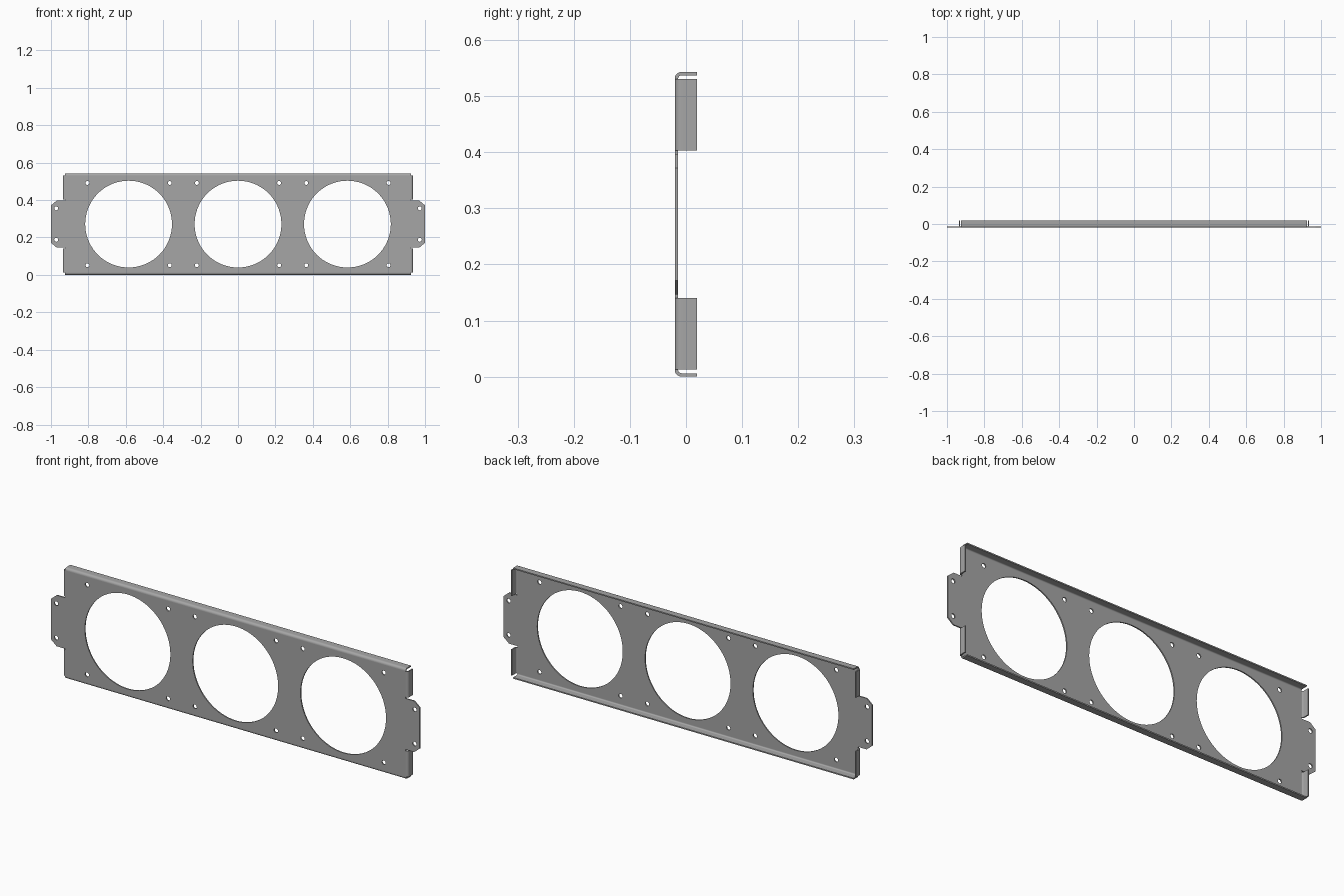
import bpy, bmesh, math
from mathutils import Vector

if "Cube" in bpy.data.objects:
    bpy.data.objects.remove(bpy.data.objects["Cube"])

THICK = 0.006          # sheet thickness
BEND = 0.012           # outer bend radius
FRONT, BACK = -0.02, 0.02
HEIGHT = 0.543
MID = HEIGHT / 2
HALF = 0.936           # half width over the side flanges
FLAT = HALF - BEND     # half width of the flat sheet

steel = bpy.data.materials.new("grey_steel")
steel.use_nodes = True
steel.diffuse_color = (0.38, 0.38, 0.38, 1)
steel.node_tree.nodes["Principled BSDF"].inputs["Base Color"].default_value = (0.38, 0.38, 0.38, 1)


def finish(obj):
    obj.data.materials.clear()
    obj.data.materials.append(steel)
    bpy.ops.object.select_all(action='DESELECT')
    obj.select_set(True)
    bpy.context.view_layer.objects.active = obj
    bpy.ops.object.shade_smooth_by_angle(angle=math.radians(35))


def circle(x, z, r, n):
    return [(x + r * math.cos(2 * math.pi * i / n), z + r * math.sin(2 * math.pi * i / n))
            for i in range(n)]


def sheet(name, loops):
    """Flat sheet: first loop is the outline, the others are holes."""
    curve = bpy.data.curves.new(name + "_outline", 'CURVE')
    curve.dimensions = '2D'
    curve.fill_mode = 'BOTH'
    curve.extrude = THICK / 2
    for loop in loops:
        spline = curve.splines.new('POLY')
        spline.points.add(len(loop) - 1)
        for point, (x, z) in zip(spline.points, loop):
            point.co = (x, z, 0, 1)
        spline.use_cyclic_u = True
    source = bpy.data.objects.new(name + "_outline", curve)
    bpy.context.collection.objects.link(source)
    bpy.context.view_layer.update()
    mesh = bpy.data.meshes.new_from_object(source.evaluated_get(bpy.context.evaluated_depsgraph_get()))
    bpy.data.objects.remove(source)
    bm = bmesh.new()
    bm.from_mesh(mesh)
    bmesh.ops.remove_doubles(bm, verts=bm.verts, dist=1e-5)
    for v in bm.verts:
        x, z, d = v.co
        v.co = (x, FRONT + THICK / 2 - d, z)
    bmesh.ops.recalc_face_normals(bm, faces=bm.faces)
    bm.to_mesh(mesh)
    bm.free()
    mesh.name = name
    obj = bpy.data.objects.new(name, mesh)
    bpy.context.collection.objects.link(obj)
    finish(obj)


def flange(name, start, outward, run):
    """Bent lip: starts at the sheet edge, curls outward and back, extruded along run."""
    def arc(r):
        return [(r * math.sin(a), FRONT + BEND - r * math.cos(a))
                for a in (math.pi / 2 * i / 8 for i in range(9))]
    inner = BEND - THICK
    profile = arc(BEND) + [(BEND, BACK), (inner, BACK)] + arc(inner)[::-1]
    bm = bmesh.new()
    verts = [bm.verts.new(Vector(start) + Vector(outward) * u + Vector((0, y, 0))) for u, y in profile]
    face = bm.faces.new(verts)
    extruded = bmesh.ops.extrude_face_region(bm, geom=[face])["geom"]
    bmesh.ops.translate(bm, vec=run, verts=[g for g in extruded if isinstance(g, bmesh.types.BMVert)])
    bmesh.ops.recalc_face_normals(bm, faces=bm.faces)
    mesh = bpy.data.meshes.new(name)
    bm.to_mesh(mesh)
    bm.free()
    obj = bpy.data.objects.new(name, mesh)
    bpy.context.collection.objects.link(obj)
    finish(obj)


# Face sheet outline with a chamfered mounting tab at each end
TAB, CUT = 0.125, 0.025
quarter = [(FLAT, MID - BEND), (FLAT, TAB), (1 - CUT * 1.2, TAB), (1, TAB - CUT)]
right_side = quarter + [(x, -z) for x, z in reversed(quarter)]
outline = right_side + [(-x, z) for x, z in reversed(right_side)]
loops = [[(x, z + MID) for x, z in outline]]

# Three large openings, each with four screw holes, and two holes per tab
for cx in (-0.585, 0, 0.585):
    loops.append(circle(cx, MID, 0.232, 72))
    for sx in (-1, 1):
        for sz in (-1, 1):
            loops.append(circle(cx + sx * 0.22, MID + sz * 0.22, 0.0105, 16))
for sx in (-1, 1):
    for sz in (-1, 1):
        loops.append(circle(sx * 0.972, MID + sz * 0.084, 0.0105, 16))
sheet("face_sheet", loops)

# Long lips along the top and bottom
flange("top_lip", (-FLAT, 0, HEIGHT - BEND), (0, 0, 1), (FLAT * 2, 0, 0))
flange("bottom_lip", (-FLAT, 0, BEND), (0, 0, -1), (FLAT * 2, 0, 0))

# Short lips above and below each tab
for side, sx in (("left", 1), ("right", -1)):
    for level, z in (("lower", 0.013), ("upper", HEIGHT - 0.013 - 0.127)):
        flange(f"{side}_{level}_end_lip", (sx * FLAT, 0, z), (sx, 0, 0), (0, 0, 0.127))
